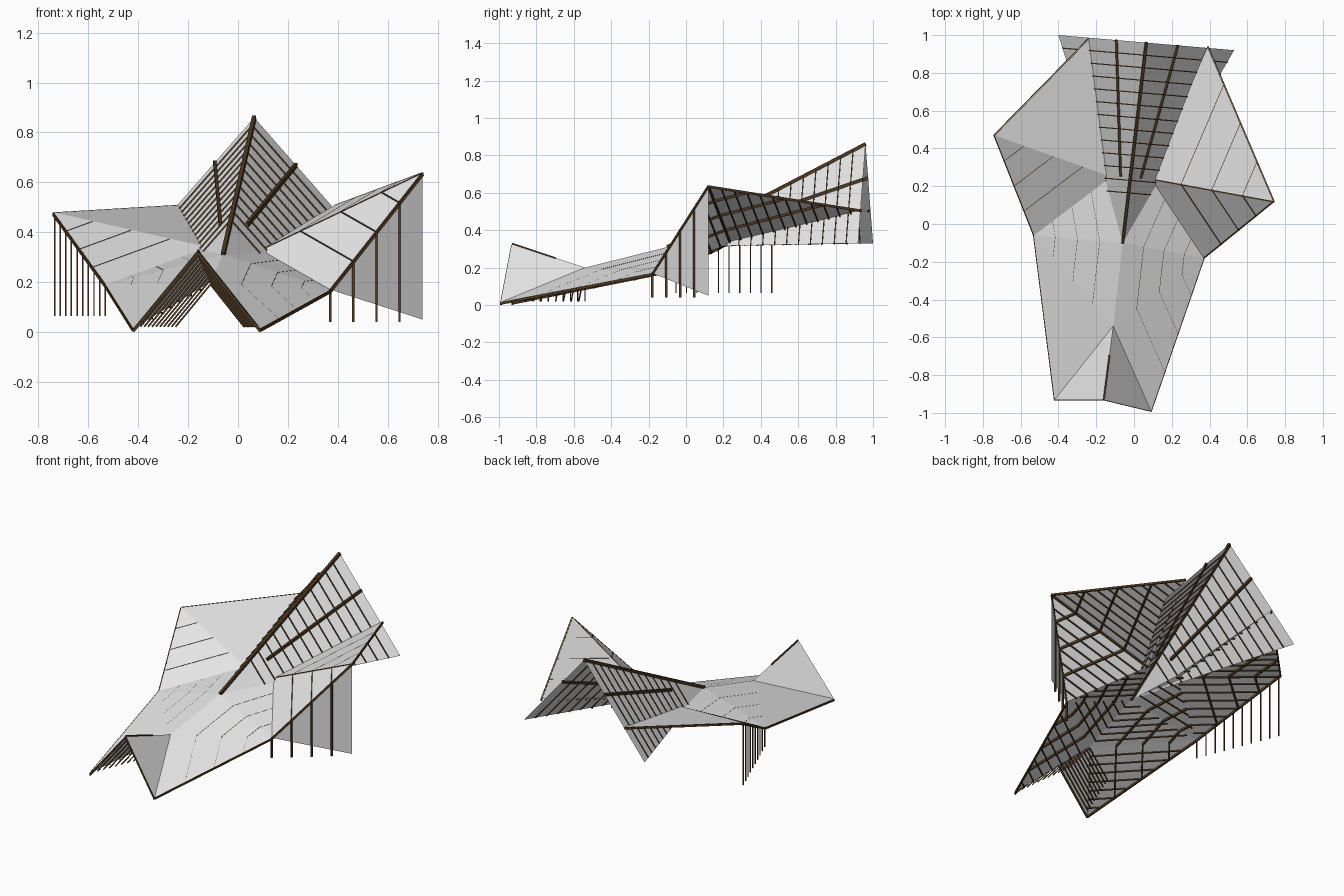
import bpy, bmesh
from mathutils import Vector as V

if "Cube" in bpy.data.objects:
    bpy.data.objects.remove(bpy.data.objects["Cube"])

# fold points of the canopy
P = {k: V(v) for k, v in dict(
    A=(-.24, .98, .51), B=(-.74, .47, .48), C=(-.53, -.06, .19), D=(-.42, -.93, .015),
    E=(-.16, -.93, .33), F=(.09, -.99, .015), G=(-.11, -.54, .20), H=(.37, -.18, .17),
    I=(.74, .12, .64), J=(.39, .94, .51), K=(.09, .24, .33), L=(-.12, .25, .34),
    M=(-.06, -.10, .31), N=(.065, .96, .86), O=(-.40, 1.0, .33), Q=(.53, .92, .33),
    S=(.74, .12, .05)).items()}


def material(name, col):
    m = bpy.data.materials.new(name)
    m.diffuse_color = (*col, 1)
    m.use_nodes = True
    m.node_tree.nodes["Principled BSDF"].inputs["Base Color"].default_value = m.diffuse_color
    return m


SHEET = material("light grey sheet", (.8, .8, .8))
TIMBER = material("dark brown timber", (.075, .04, .016))


def make(name, bm, mat):
    me = bpy.data.meshes.new(name)
    bm.to_mesh(me)
    bm.free()
    me.materials.append(mat)
    bpy.context.collection.objects.link(bpy.data.objects.new(name, me))


def sheet(name, tris):
    """Folded sheet from triangles named by their corners, facing up."""
    bm = bmesh.new()
    vs = {k: bm.verts.new(P[k]) for k in sorted(set(tris) - {" "})}
    for t in tris.split():
        f = bm.faces.new([vs[k] for k in t])
        f.normal_update()
        if f.normal.z < 0:
            f.normal_flip()
    make(name, bm, SHEET)


def bar(bm, a, b, w, d, off=0):
    """Rectangular timber from a to b, lowered by off."""
    x = b - a
    if x.length < .02:
        return
    x.normalize()
    s = x.cross(V((0, 0, 1)) if abs(x.z) < .95 else V((0, 1, 0))).normalized()
    u = s.cross(x)
    drop = V((0, 0, -off))
    ends = [[bm.verts.new(p + drop + s * i * w / 2 + u * j * d / 2)
             for i, j in ((-1, -1), (1, -1), (1, 1), (-1, 1))] for p in (a, b)]
    bm.faces.new(ends[0])
    bm.faces.new(ends[1][::-1])
    for i in range(4):
        k = (i + 1) % 4
        bm.faces.new((ends[0][k], ends[0][i], ends[1][i], ends[1][k]))


def framing(rafters, battens, tri, off_r, off_b):
    """Rafters parallel to a-b at quarter points, battens parallel to a-c."""
    a, b, c = (P[k] for k in tri)
    for f in (.25, .5, .75):
        bar(rafters, a.lerp(c, f), b.lerp(c, f), .01, .014, off_r)
    n = max(3, round((b - a).length / .065))
    for i in range(1, n):
        bar(battens, a.lerp(b, i / n), c.lerp(b, i / n), .006, .007, off_b)


# sheets
sheet("left_wing_sheet", "ABL BCL CML")
sheet("right_wing_sheet", "JIK IHK KHM")
sheet("front_sheet", "CMG CDG MHG GHF GDE GEF")
sheet("rear_peak_sheet", "NMO NMQ")
sheet("side_wall_sheet", "HIS")

# framing under the wings and the front
rafters, battens = bmesh.new(), bmesh.new()
for t in "LAB LCB KJI KHI GDC GMC GMH MLC MKH GFH".split():
    framing(rafters, battens, t, .008, .007)

# rear peak: two side rafters and battens across
for k, f in (("O", .34), ("Q", .36)):
    top = P["N"].lerp(P[k], f)
    bar(rafters, top, P["M"].lerp(top, .33), .013, .018)
    for i in range(4, 16):
        t = i / 16
        bar(battens, P["M"].lerp(P["N"], t), P["M"].lerp(P[k], t), .006, .009)

# front beak: battens running down past the fold on both sides
for k in "DF":
    d = P[k] - P["E"]
    for i in range(1, 11):
        p = P["E"].lerp(P["G"], i / 10)
        bar(battens, p, p + d * ((p.z - .03) / -d.z), .006, .007, .009)
make("rafters", rafters, TIMBER)
make("battens", battens, TIMBER)

# edge beams along the rim
bm = bmesh.new()
for e in "AB BC CD HF HI IJ KI".split():
    bar(bm, P[e[0]], P[e[1]], .009, .013, .007)
for e in "DE EF BL".split():
    bar(bm, P[e[0]], P[e[1]], .008, .01, .013)
bar(bm, P["E"], P["E"].lerp(P["G"], .6), .008, .01, .003)
bar(bm, P["N"], P["M"], .016, .02)
make("edge_beams", bm, TIMBER)

# posts hanging from the right edge (thick) and left edge (thin)
bm = bmesh.new()
for i in range(4):
    p = P["H"].lerp(P["I"], i / 4)
    bar(bm, p, V((p.x, p.y, .04)), .009, .013)
make("right_posts", bm, TIMBER)
bm = bmesh.new()
for i in range(10):
    p = P["B"].lerp(P["C"], (i + .2) / 9.3)
    bar(bm, p, V((p.x, p.y, .065)), .006, .006)
make("left_posts", bm, TIMBER)
